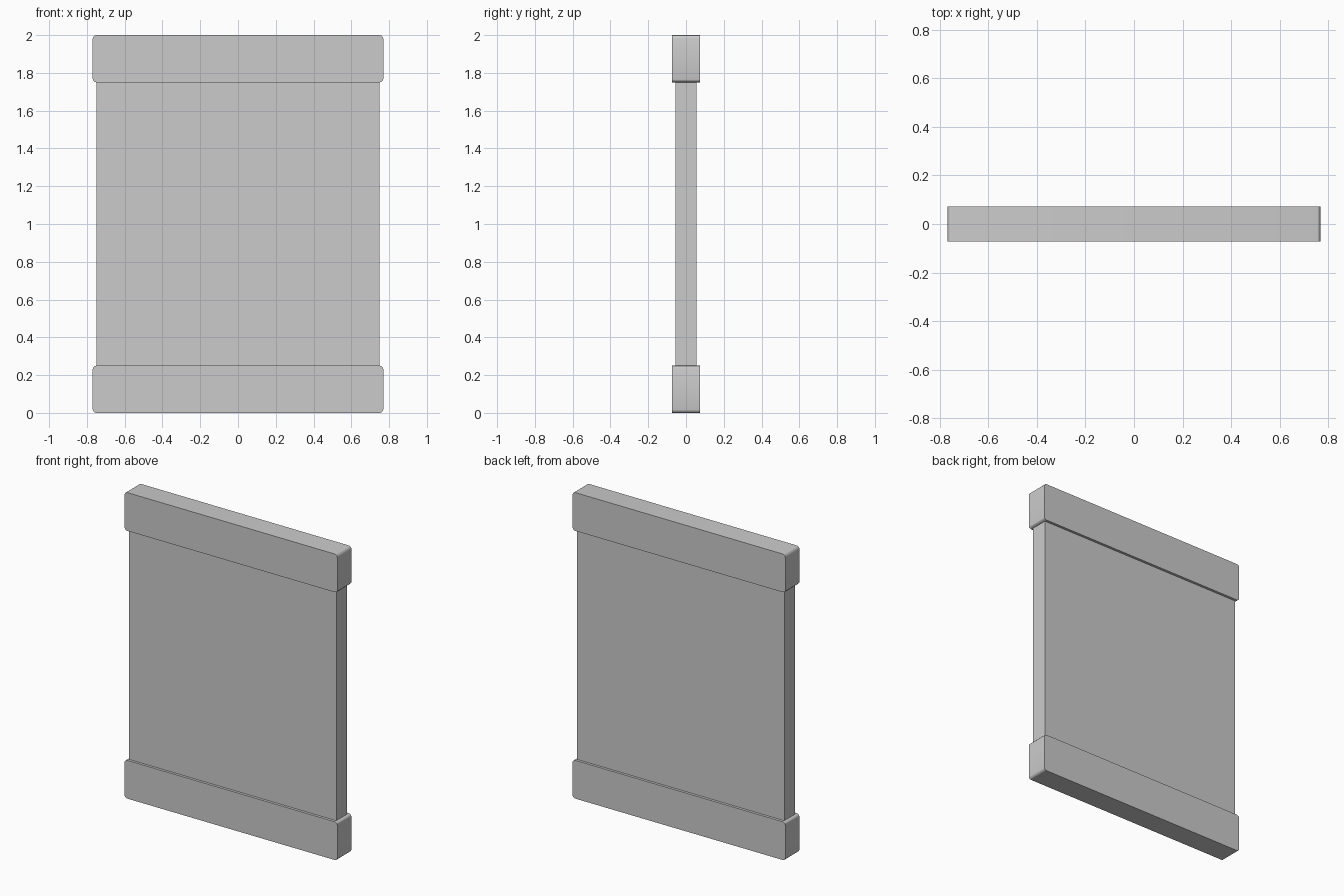
import bpy, bmesh

if "Cube" in bpy.data.objects:
    bpy.data.objects.remove(bpy.data.objects["Cube"])


def box(name, size, centre_z):
    bm = bmesh.new()
    bmesh.ops.create_cube(bm, size=1)
    for v in bm.verts:
        v.co = (v.co.x * size[0], v.co.y * size[1], v.co.z * size[2] + centre_z)
    return bm


def finish(bm, name):
    mesh = bpy.data.meshes.new(name)
    bm.to_mesh(mesh)
    bm.free()
    obj = bpy.data.objects.new(name, mesh)
    bpy.context.collection.objects.link(obj)
    return obj


# Flat centre panel between the rails
finish(box("panel", (1.5, 0.112, 1.5), 1.0), "panel")

# Wider rails with rounded corners in the front outline only
for name, z in (("bottom_rail", 0.125), ("top_rail", 1.875)):
    bm = box(name, (1.538, 0.146, 0.25), z)
    depth_edges = [e for e in bm.edges
                   if abs(e.verts[0].co.y - e.verts[1].co.y) > 0.1]
    bmesh.ops.bevel(bm, geom=depth_edges, offset=0.018, segments=3,
                    profile=0.5, affect='EDGES')
    rail = finish(bm, name)
    bpy.ops.object.select_all(action='DESELECT')
    rail.select_set(True)
    bpy.context.view_layer.objects.active = rail
    bpy.ops.object.shade_smooth_by_angle()
